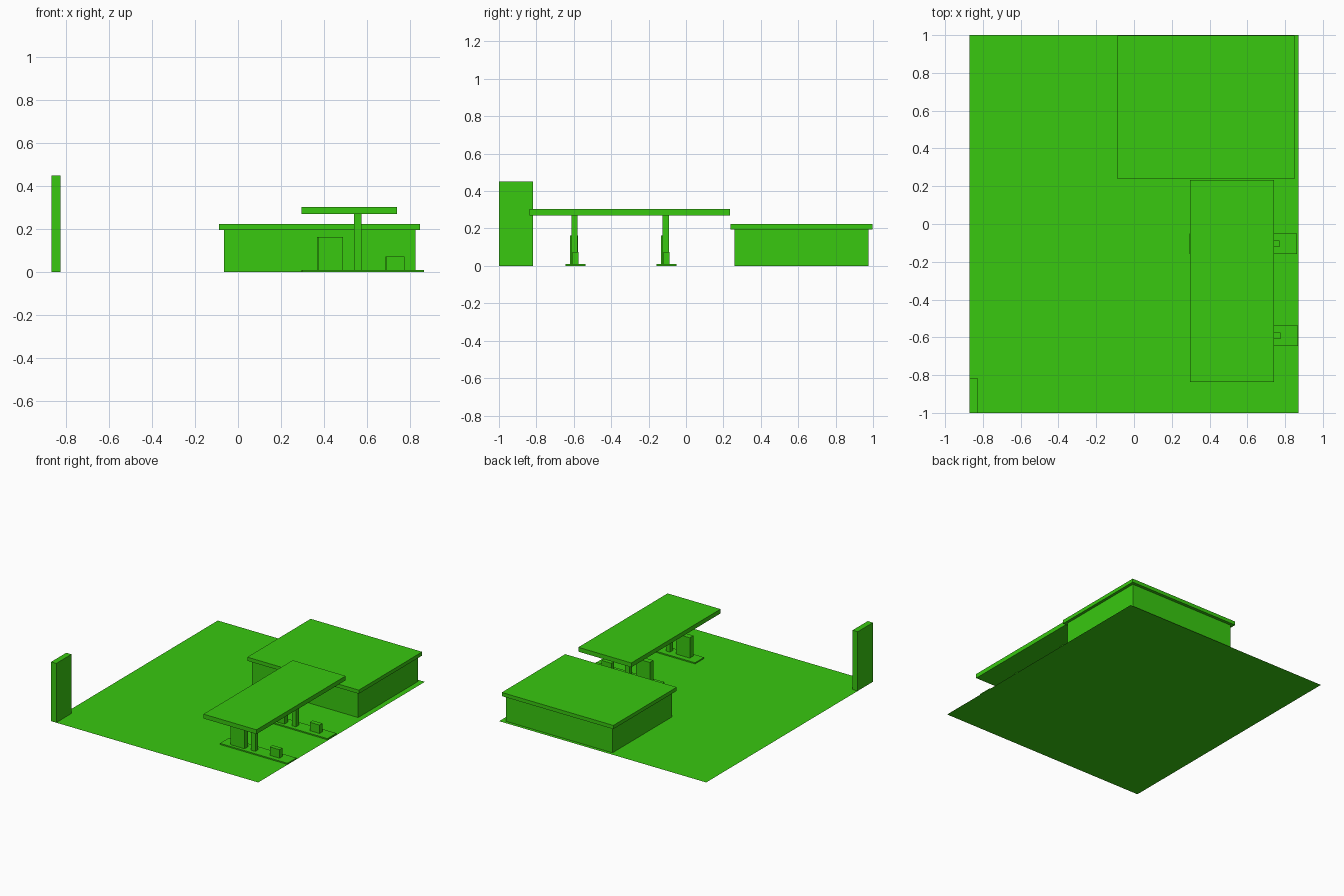
import bpy

if "Cube" in bpy.data.objects:
    bpy.data.objects.remove(bpy.data.objects["Cube"])

green = bpy.data.materials.new("green")
green.diffuse_color = (0.04, 0.58, 0.005, 1)
green.use_nodes = True
green.node_tree.nodes["Principled BSDF"].inputs["Base Color"].default_value = green.diffuse_color


def finish(obj, name):
    obj.name = name
    obj.data.materials.append(green)


def box(name, x, y, z):
    """Box from (min, max) ranges on each axis."""
    bpy.ops.mesh.primitive_cube_add(size=1, location=[sum(r) / 2 for r in (x, y, z)])
    obj = bpy.context.object
    obj.scale = [r[1] - r[0] for r in (x, y, z)]
    bpy.ops.object.transform_apply(location=False, rotation=False, scale=True)
    finish(obj, name)


# Flat forecourt sheet
bpy.ops.mesh.primitive_plane_add(size=1)
bpy.context.object.scale = (1.74, 2, 1)
bpy.ops.object.transform_apply(location=False, rotation=False, scale=True)
finish(bpy.context.object, "forecourt")

# Shop with overhanging roof slab
box("shop_walls", (-0.065, 0.828), (0.26, 0.975), (0, 0.195))
box("shop_roof", (-0.088, 0.849), (0.237, 0.998), (0.195, 0.223))

# Roadside sign slab
box("sign_slab", (-0.87, -0.827), (-1, -0.818), (0, 0.45))

# Canopy over the pumps
box("canopy", (0.296, 0.741), (-0.837, 0.234), (0.27, 0.303))

# Two islands, each with a pillar, a tall pump and a low box
for label, cy, dx in (("front", -0.591, 0.0), ("rear", -0.104, -0.005)):
    box(label + "_island", (0.3 + dx, 0.867 + dx), (cy - 0.054, cy + 0.054), (0, 0.009))
    box(label + "_pillar", (0.54, 0.575), (cy - 0.022, cy + 0.012), (0.009, 0.27))
    box(label + "_pump", (0.373 + dx, 0.49 + dx), (cy - 0.03, cy + 0.013), (0.009, 0.163))
    box(label + "_low_box", (0.693 + dx, 0.775 + dx), (cy - 0.017, cy + 0.017), (0.009, 0.073))
